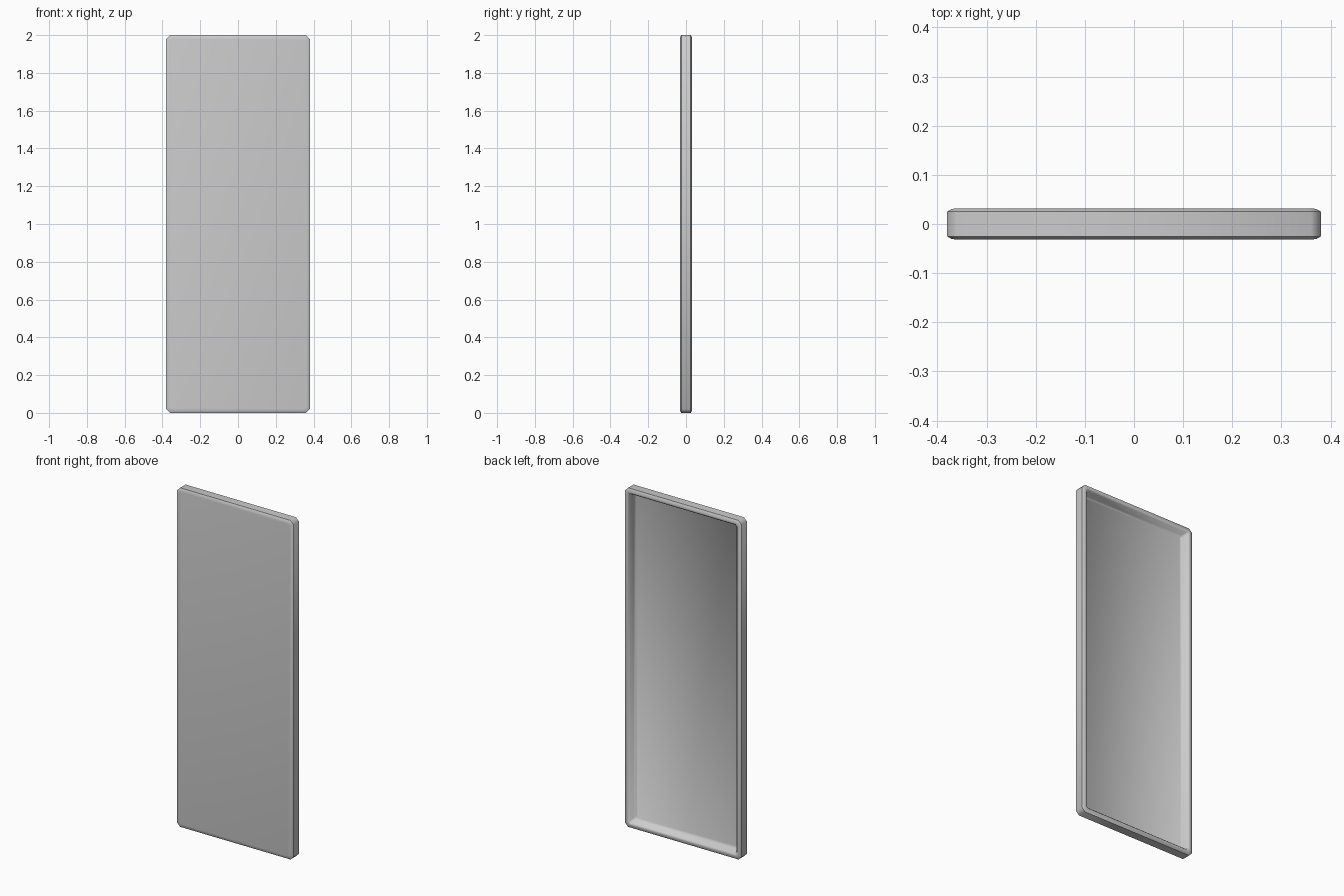
import bpy, bmesh

if "Cube" in bpy.data.objects:
    bpy.data.objects.remove(bpy.data.objects["Cube"])

W, H = 0.38, 2.0

# Octagonal outline: inset from the outer border, depth position, corner cut
def outline(inset, y, cut):
    x, b, t = W - inset, inset, H - inset
    return [(-x + cut, y, b), (x - cut, y, b), (x, y, b + cut), (x, y, t - cut),
            (x - cut, y, t), (-x + cut, y, t), (-x, y, t - cut), (-x, y, b + cut)]

# Section from front face, round the rim, down into the rear recess
section = [
    (0.020, -0.032, 0.010), (0.008, -0.030, 0.016), (0.000, -0.025, 0.020),
    (0.000, 0.025, 0.020), (0.008, 0.030, 0.016), (0.018, 0.032, 0.012),
    (0.026, 0.031, 0.010), (0.028, 0.027, 0.010), (0.032, 0.024, 0.010),
    (0.036, -0.006, 0.010), (0.046, -0.015, 0.008),
]

bm = bmesh.new()
rings = [[bm.verts.new(p) for p in outline(*s)] for s in section]
for a, b in zip(rings, rings[1:]):
    for i in range(8):
        j = (i + 1) % 8
        bm.faces.new((a[i], a[j], b[j], b[i]))
bm.faces.new(rings[0])
bm.faces.new(rings[-1])
bmesh.ops.recalc_face_normals(bm, faces=bm.faces)

# Door panel
mesh = bpy.data.meshes.new("door_panel")
bm.to_mesh(mesh)
bm.free()
panel = bpy.data.objects.new("door_panel", mesh)
bpy.context.collection.objects.link(panel)
bpy.context.view_layer.objects.active = panel
panel.select_set(True)
bpy.ops.object.shade_smooth_by_angle(angle=0.9)
